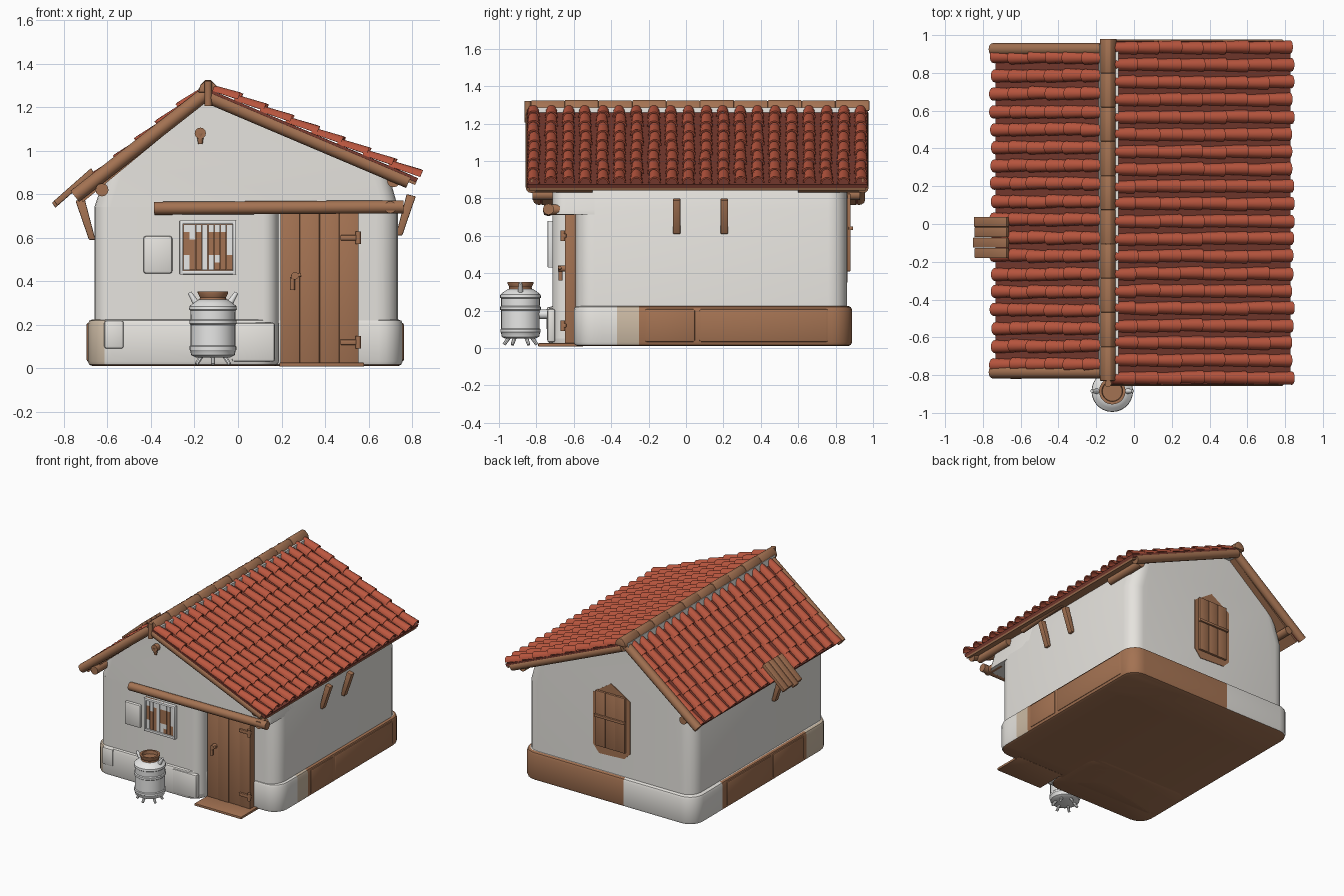
import bpy, bmesh, math, random
from mathutils import Vector, Matrix

if "Cube" in bpy.data.objects:
    bpy.data.objects.remove(bpy.data.objects["Cube"])
random.seed(4)

def mat(name, c):
    m = bpy.data.materials.new(name)
    m.diffuse_color = (*c, 1)
    m.use_nodes = True
    m.node_tree.nodes["Principled BSDF"].inputs["Base Color"].default_value = m.diffuse_color
    return m
PLASTER = mat("plaster", (0.79, 0.77, 0.73))
WOOD = mat("brown wood", (0.37, 0.17, 0.085))
RED = mat("roof red", (0.50, 0.095, 0.05))
DARK = mat("dark roof red", (0.20, 0.045, 0.03))
BEIGE = mat("worn beige", (0.60, 0.49, 0.37))
WHITE = mat("white paint", (0.80, 0.80, 0.79))

def finish(name, bm, *mats):
    bmesh.ops.recalc_face_normals(bm, faces=bm.faces)
    me = bpy.data.meshes.new(name)
    bm.to_mesh(me)
    bm.free()
    for m in mats:
        me.materials.append(m)
    ob = bpy.data.objects.new(name, me)
    bpy.context.collection.objects.link(ob)
    return ob

def prism_bm(pts, y0, y1, vert=0, rim=0):
    """xz outline extruded along y; vert rounds upright corners, rim the other sharp edges"""
    bm = bmesh.new()
    a = [bm.verts.new((x, y0, z)) for x, z in pts]
    b = [bm.verts.new((x, y1, z)) for x, z in pts]
    bm.faces.new(a)
    bm.faces.new(b[::-1])
    for i in range(len(pts)):
        j = (i + 1) % len(pts)
        bm.faces.new((a[i], b[i], b[j], a[j]))
    bmesh.ops.recalc_face_normals(bm, faces=bm.faces)
    if vert:
        es = [e for e in bm.edges if abs((e.verts[0].co - e.verts[1].co).normalized().z) > 0.93]
        bmesh.ops.bevel(bm, geom=es, offset=vert, segments=5, profile=0.5, affect='EDGES')
    if rim:
        es = [e for e in bm.edges if e.calc_face_angle(0) > 0.7]
        bmesh.ops.bevel(bm, geom=es, offset=rim, segments=2, profile=0.5, affect='EDGES')
    return bm

def prism(name, pts, y0, y1, m, vert=0, rim=0):
    return finish(name, prism_bm(pts, y0, y1, vert, rim), m)

def box(name, x0, x1, y0, y1, z0, z1, m, rim=0.006):
    return prism(name, [(x0, z0), (x1, z0), (x1, z1), (x0, z1)], y0, y1, m, 0, rim)

def log(name, p, q, r, m=WOOD, r2=None, seg=12):
    p, q = Vector(p), Vector(q)
    d = q - p
    bm = bmesh.new()
    bmesh.ops.create_cone(bm, cap_ends=True, segments=seg, radius1=r, radius2=r2 or r, depth=d.length)
    bm.transform(Matrix.Translation((p + q) / 2) @ d.to_track_quat('Z', 'Y').to_matrix().to_4x4())
    return finish(name, bm, m)

def lathe(name, prof, cx, cy, m, seg=28):
    bm = bmesh.new()
    rings = [[bm.verts.new((cx + r * math.cos(2 * math.pi * i / seg), cy + r * math.sin(2 * math.pi * i / seg), z))
              for i in range(seg)] for r, z in prof]
    for a, b in zip(rings, rings[1:]):
        for i in range(seg):
            bm.faces.new((a[i], a[(i + 1) % seg], b[(i + 1) % seg], b[i]))
    bm.faces.new(rings[0])
    bm.faces.new(rings[-1])
    return finish(name, bm, m)

# plaster walls: body, projecting front wall beside the door, gable above it
top = [(.735, .74), (.69, .90), (-.14, 1.25), (-.62, .86), (-.66, .74)]
prism("wall_body", [(-.66, .05), (.735, .05)] + top, -.59, .86, PLASTER, .1)
prism("front_wall", [(-.66, .05), (.185, .05), (.185, .74), (-.66, .74)], -.715, -.3, PLASTER, .07)
prism("front_gable", [(-.66, .715), (.735, .715)] + top, -.715, -.2, PLASTER, .07)

# stone plinth with partly bare brown stone
def plinth(name, x0, x1, y0, y1):
    bm = prism_bm([(x0, .01), (x1, .01), (x1, .225), (x0, .225)], y0, y1, .11, .022)
    for co, no in [((-.1, 0, 0), (1, 0, 0))] + [((0, y, 0), (0, 1, 0)) for y in (.55, -.25, -.37, -.45)]:
        bmesh.ops.bisect_plane(bm, geom=bm.verts[:] + bm.edges[:] + bm.faces[:], plane_co=co, plane_no=no)
    bm.normal_update()
    for f in bm.faces:
        c, n = f.calc_center_median(), f.normal
        k = 0
        if n.z < -.5:
            k = 1
        elif n.z > .95:
            k = 0
        elif c.y > .77:
            k = 1 if c.x > -.1 else 0
        elif c.x > .64:
            k = 1 if c.y > -.25 else 2 if c.y > -.37 else 0
        elif c.x < -.6:
            k = 0 if c.y > .55 else 1 if c.y > -.45 else 2
        f.material_index = k
    finish(name, bm, PLASTER, WOOD, BEIGE)
plinth("plinth_main", -.69, .757, -.6, .888)
plinth("plinth_front", -.69, .188, -.735, -.2)
box("plinth_stone_small", -.615, -.525, -.745, -.7, .09, .22, PLASTER, .012)
box("plinth_stone_long", -.03, .17, -.742, -.7, .03, .21, PLASTER, .012)
for y0, y1 in ((-.22, .05), (.07, .76)):
    box("plinth_side_stone", .72, .763, y0, y1, .03, .21, WOOD, .012)
for y0, y1 in ((-.42, -.05), (-.03, .5)):
    box("plinth_left_stone", -.697, -.66, y0, y1, .03, .21, WOOD, .012)

# roof slabs and rows of curved tiles
def tiled_roof(side, top, end, y0, y1, rows, cols):
    t, e = Vector((top[0], 0, top[1])), Vector((end[0], 0, end[1]))
    u = (e - t).normalized()
    n = Vector((-u.z, 0, u.x)) if u.x > 0 else Vector((u.z, 0, -u.x))
    length = (e - t).length
    def strip(a, b):
        return [((p + n * o).x, (p + n * o).z) for p, o in ((t, a), (e, a), (e, b), (t, b))]
    prism(side + "_roof_channels", strip(.006, -.015), y0 + .01, y1 - .01, DARK)
    prism(side + "_roof_boards", strip(-.015, -.028), y0 + .02, y1 - .02, WOOD)
    bm = bmesh.new()
    pitch, step = (y1 - y0) / rows, length / cols
    for r in range(rows):
        for c in range(cols):
            yc = y0 + (r + .5) * pitch + random.uniform(-.004, .004)
            s0, s1 = max(0, c * step - .02), (c + 1) * step + random.uniform(-.008, .008)
            rings = []
            for s, rad, lift in ((s0, .029, .004), (s1, .035, .015)):
                for k in (1, .76):
                    ring = []
                    for i in range(8):
                        a = math.pi * i / 7
                        p = t + u * s + n * (rad * k * math.sin(a) + lift)
                        ring.append(bm.verts.new((p.x, yc + rad * k * math.cos(a), p.z)))
                    rings.append(ring)
            o0, i0, o1, i1 = rings
            for a, b in ((o0, o1), (o1, i1), (i1, i0), (i0, o0)):
                for i in range(7):
                    bm.faces.new((a[i], a[i + 1], b[i + 1], b[i]))
            for k in (0, 7):
                bm.faces.new((o0[k], o1[k], i1[k], i0[k]))
    finish(side + "_roof_tiles", bm, RED)
tiled_roof("right", (-.12, 1.27), (.825, .868), -.86, .98, 20, 8)
tiled_roof("left", (-.155, 1.26), (-.73, .785), -.79, .93, 18, 6)

# ridge: mortar bed and short angled ridge pieces
prism("ridge_mortar", [(-.19, 1.23), (-.08, 1.23), (-.083, 1.287), (-.18, 1.287)], -.80, .95, PLASTER)
for i in range(10):
    y, d = -.83 + i * .181, .003 * (i % 2)
    prism("ridge_piece", [(-.182, 1.268), (-.092, 1.268), (-.1, 1.3), (-.125, 1.322 + d), (-.15, 1.322 + d), (-.174, 1.3)],
          y, y + .181, WOOD, 0, .004)
log("ridge_strut", (-.137, -.845, 1.205), (-.137, -.845, 1.32), .018)

# verge logs on the gable ends and eave beams
for end, yl, yr in (("front", -.785, -.825), ("back", .925, .945)):
    log(end + "_verge_left", (-.14, yl, 1.268), (-.75, yl, .79), .032)
    log(end + "_verge_right", (-.14, yr, 1.25), (.785, yr, .858), .032)
for x, z, s in ((-.625, .82, "left"), (.715, .862, "right")):
    log(s + "_eave_beam_front", (x, -.82, z), (x, -.5, z), .03)
    log(s + "_eave_beam_back", (x, .6, z), (x, .93, z), .03)
log("right_eave_log", (.735, -.33, .872), (.745, .1, .885), .022)

# loose planks lying on the left eave, and slanted wall struts
for i in range(4):
    y, d = -.18 + i * .055, random.uniform(-.005, .005)
    prism("eave_plank", [(-.85 + d, .765 + d), (-.835 + d, .742 + d), (-.66, .895), (-.675, .92)], y, y + .053, WOOD, 0, .004)
for x, y, z, s in ((.725, -.05, .61, 1), (.725, .205, .61, 1), (-.655, -.1, .59, -1)):
    prism("wall_strut", [(x, z), (x + s * .03, z), (x + s * .092, z + .18), (x + s * .05, z + .19)], y - .02, y + .02, WOOD, 0, .005)

# door with planks, hinges, handle, lintel log and step
for i in range(4):
    x = .195 + i * .09
    box("door_plank", x, x + .089, -.645 - .003 * (i % 2), -.59, .025, .72, WOOD, .003)
for z in (.12, .6):
    box("door_hinge", .47, .565, -.662, -.64, z - .012, z + .012, WOOD, .004)
    log("hinge_pin", (.553, -.658, z - .028), (.553, -.658, z + .028), .012)
log("door_knob", (.262, -.685, .425), (.262, -.64, .425), .017)
log("door_handle", (.245, -.675, .42), (.29, -.675, .43), .009)
log("door_latch", (.25, -.67, .36), (.25, -.67, .42), .011)
box("door_step", .19, .58, -.79, -.55, .008, .026, WOOD, .004)
log("lintel_log", (-.385, -.735, .735), (.76, -.735, .742), .03)
log("lintel_support", (.7, -.76, .74), (.7, -.6, .74), .028)

# front window: wood backing, white frame and shutters with worn paint
box("window_back", -.265, -.012, -.724, -.70, .435, .68, WOOD, 0)
for x0, x1 in ((-.268, -.252), (-.025, -.009)):
    box("window_side", x0, x1, -.74, -.70, .43, .68, WHITE, .004)
for z in (.432, .662):
    box("window_rail", -.268, -.009, -.74, -.70, z, z + .018, WHITE, .004)
for x0 in (-.25, -.136):
    for i in range(4):
        x = x0 + i * .028
        for k in range(6):
            z = .452 + k * .0347
            worn = random.random() < (.75 if i in (1, 2) else .3) and k < 5
            box("shutter_slat", x, x + .026, -.732, -.715, z, z + .0347, WOOD if worn else WHITE, 0)
box("plaster_patch", -.435, -.302, -.735, -.70, .435, .608, PLASTER, .012)

# gable peg
log("gable_peg", (-.173, -.75, 1.08), (-.173, -.69, 1.08), .026)
log("gable_peg_tail", (-.173, -.735, 1.03), (-.173, -.735, 1.08), .01, r2=.018)

# back window: pointed wooden surround and hinged shutters
prism("back_window_surround", [(-.14, .41), (-.09, .36), (.12, .35), (.17, .41), (.17, .80), (.02, .90), (-.14, .80)], .84, .864, WOOD)
for i in range(3):
    x = -.105 + i * .082
    box("back_shutter_plank", x, x + .081, .85, .880, .41, .825, WOOD, .003)
box("back_shutter_bar", -.11, .145, .87, .893, .63, .65, WOOD, .004)

# milk can: body, bands, neck, handles, splayed feet
cx, cy = -.115, -.885
lathe("can_body", [(.08, .05), (.1, .06), (.104, .08), (.108, .085), (.108, .1), (.103, .105), (.103, .2), (.109, .205),
                   (.109, .22), (.103, .225), (.104, .265), (.11, .27), (.108, .285), (.09, .3), (.068, .315)], cx, cy, WHITE)
lathe("can_neck", [(.066, .3), (.06, .325), (.07, .345), (.07, .353), (.055, .353), (.052, .33)], cx, cy, WOOD)
for s in (-1, 1):
    log("can_handle", (cx + s * .075, cy, .295), (cx + s * .108, cy, .348), .016, WHITE, .009)
for i in range(6):
    a = math.pi * (i / 3 + 1 / 6)
    c, s = math.cos(a), math.sin(a)
    log("can_foot", (cx + .055 * c, cy + .055 * s, .065), (cx + .088 * c, cy + .088 * s, .018), .011, WHITE, .009, 8)
log("can_wall_hook", (cx, cy + .09, .18), (cx, -.73, .18), .025, WHITE)

# smooth rounded surfaces while keeping crisp edges
for o in bpy.context.collection.objects:
    o.select_set(True)
    bpy.context.view_layer.objects.active = o
bpy.ops.object.shade_smooth_by_angle(angle=math.radians(35))
